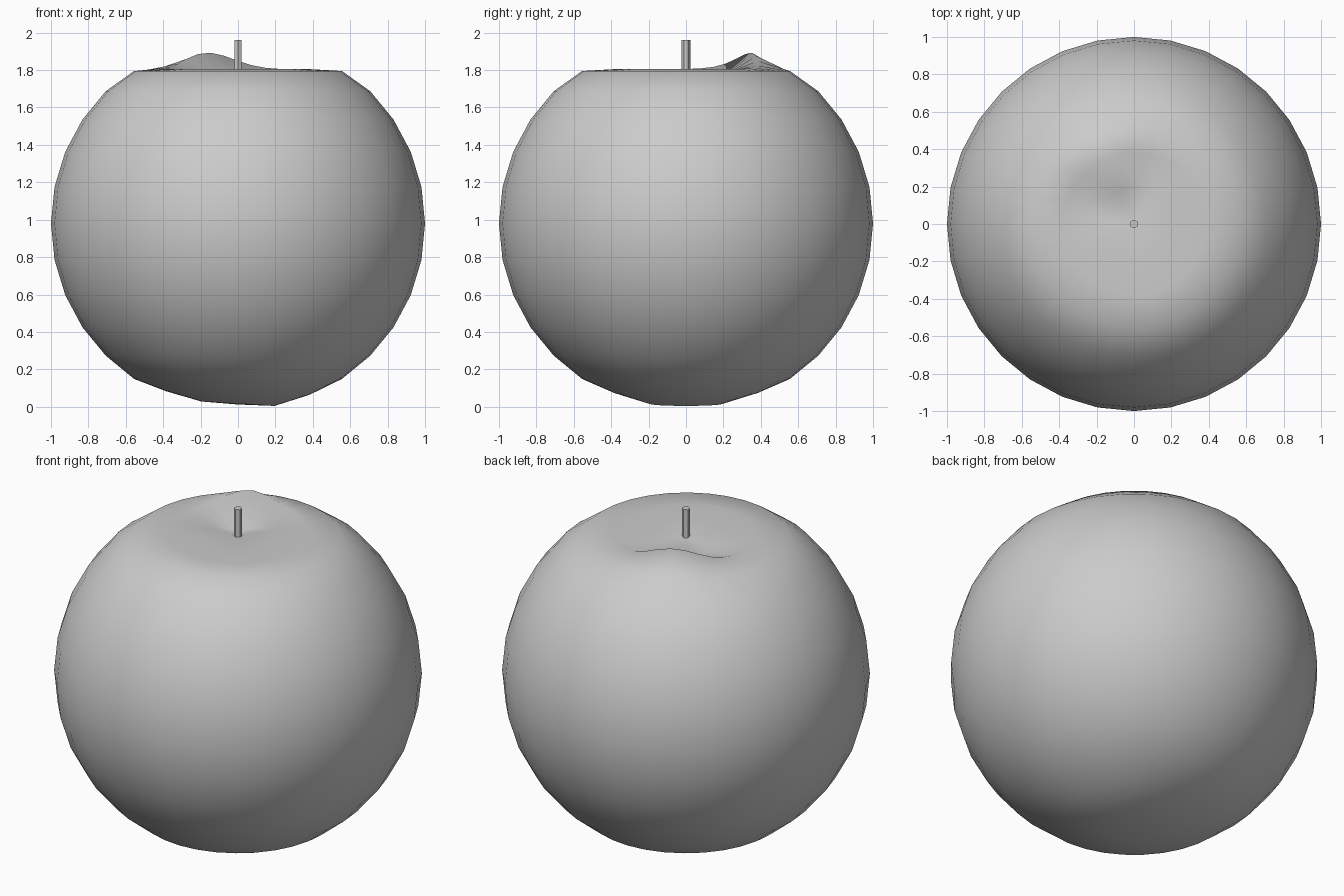
import bpy
import math

cube = bpy.data.objects.get("Cube")
if cube:
    bpy.data.objects.remove(cube, do_unlink=True)

CENTRE = 0.98
grey = bpy.data.materials.new("light_grey")
grey.use_nodes = True
grey.diffuse_color = (0.6, 0.6, 0.6, 1)
grey.node_tree.nodes["Principled BSDF"].inputs["Base Color"].default_value = (0.6, 0.6, 0.6, 1)


def hump(angle, middle, width):
    """Smooth bump around an azimuth, in degrees."""
    gap = (angle - middle + 180) % 360 - 180
    return math.exp(-(gap / width) ** 2)


# Fruit body: a ball with a flattened, dimpled crown and a slightly lopsided base
bpy.ops.mesh.primitive_uv_sphere_add(segments=32, ring_count=16, radius=1, location=(0, 0, CENTRE))
body = bpy.context.object
body.name = "fruit_body"
for v in body.data.vertices:
    x, y, z = v.co
    r = math.hypot(x, y)
    angle = math.degrees(math.atan2(y, x))
    height = z + CENTRE
    if z > 0.5 and r < 0.1:
        height = 1.795
    elif z > 0.5 and r < 0.3:
        height = 1.797 - 0.055 * hump(angle, 125, 50)   # dimple beside the stem
    elif z > 0.5 and r < 0.45:
        height = 1.805 + 0.088 * hump(angle, 115, 30)   # raised lip behind the stem
    elif z > 0.5 and r < 0.6:
        height = 1.795
    elif z < -0.5 and r < 0.1:
        height = 0.012
    elif z < -0.5 and r < 0.45:
        height += 0.017 - 0.06 * x * (1 if r < 0.3 else 0.4)
    v.co.z = height - CENTRE

# Stem
bpy.ops.mesh.primitive_cylinder_add(vertices=6, radius=0.023, depth=0.18, location=(0, 0, 1.87))
stem = bpy.context.object
stem.name = "stem"

for part in (body, stem):
    part.data.materials.append(grey)
    bpy.ops.object.select_all(action='DESELECT')
    part.select_set(True)
    bpy.context.view_layer.objects.active = part
    if part is body:
        bpy.ops.object.shade_smooth()
    else:
        bpy.ops.object.shade_smooth_by_angle(angle=math.radians(40))
